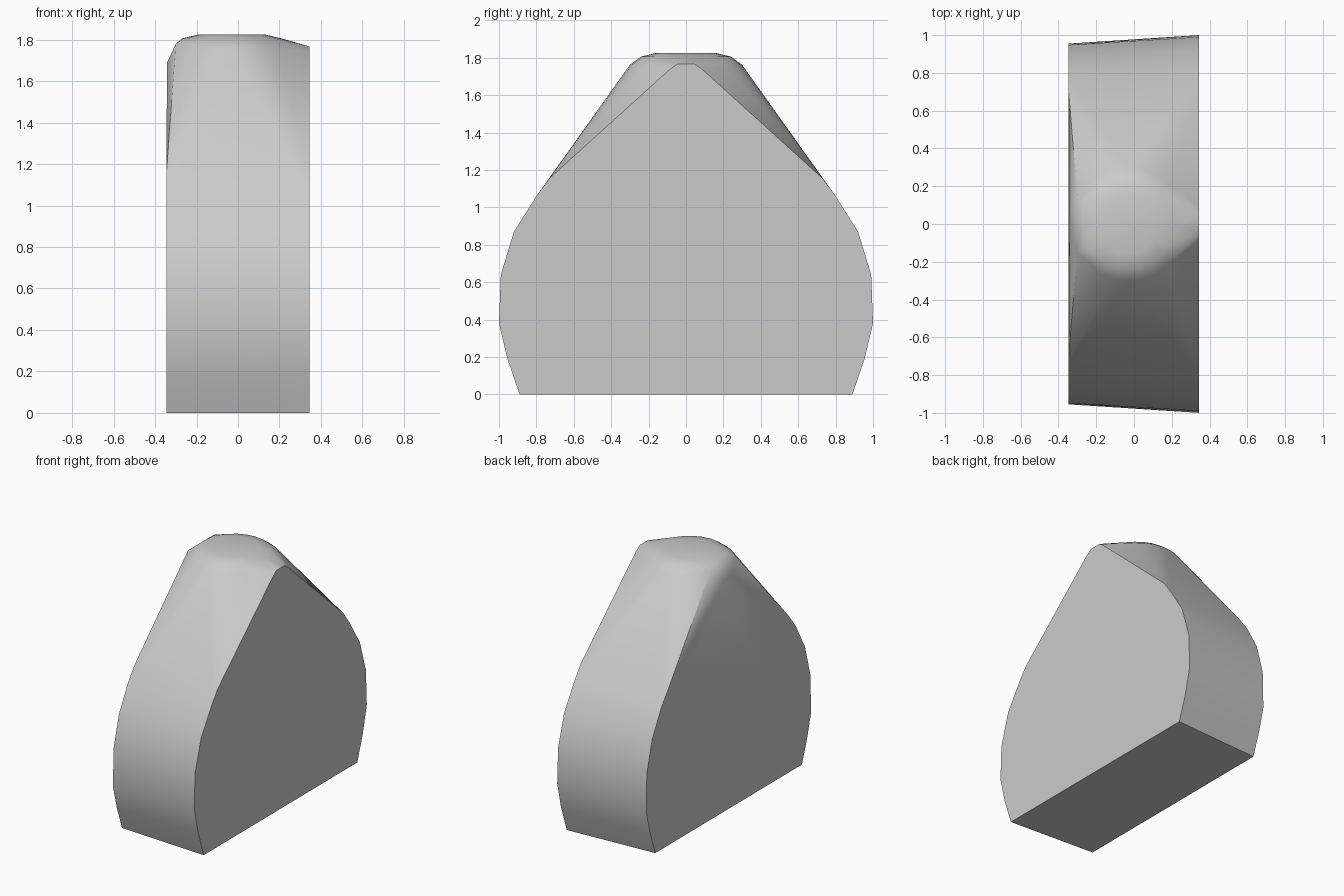
import bpy, bmesh, math

cube = bpy.data.objects.get("Cube")
if cube:
    bpy.data.objects.remove(cube, do_unlink=True)

mat = bpy.data.materials.new("plain_grey")
mat.use_nodes = True
GREY = (0.6, 0.6, 0.6, 1)
mat.diffuse_color = GREY
mat.node_tree.nodes["Principled BSDF"].inputs["Base Color"].default_value = GREY

# Half outline of each broad side, as (y, z) from base to tip
large_side = [(0.89, 0), (0.955, 0.19), (1.0, 0.38), (0.99, 0.64), (0.92, 0.87),
              (0.80, 1.06), (0.73, 1.155), (0.09, 1.735), (0.045, 1.767)]
small_side = [(0.85, 0), (0.91, 0.17), (0.955, 0.34), (0.948, 0.62), (0.885, 0.85),
              (0.78, 1.04), (0.70, 1.145), (0.05, 1.69)]

bm = bmesh.new()
for x, side in ((0.345, large_side), (-0.346, small_side)):
    for y, z in side:
        for s in (-1, 1):
            lean = 0.004 if x < 0 and z > 1.6 else 0
            bm.verts.new((x + lean, s * y, z))

# Rounded crown, trimmed on the small side
for radius, z in ((0.16, 1.825), (0.24, 1.806), (0.30, 1.762)):
    for i in range(24):
        a = math.tau * i / 24
        x = -0.03 + radius * math.cos(a)
        if x > -0.31:
            bm.verts.new((x, radius * math.sin(a), z))
for y in (-0.15, 0.15):
    bm.verts.new((-0.30, y, 1.78))

# Wrap the outlines and crown in one skin
hull = bmesh.ops.convex_hull(bm, input=bm.verts[:])
inside = [v for v in hull["geom_interior"] if isinstance(v, bmesh.types.BMVert)]
bmesh.ops.delete(bm, geom=inside, context="VERTS")
bmesh.ops.dissolve_limit(bm, angle_limit=math.radians(0.8), verts=bm.verts[:], edges=bm.edges[:])
bmesh.ops.recalc_face_normals(bm, faces=bm.faces[:])

mesh = bpy.data.meshes.new("tapered_block")
bm.to_mesh(mesh)
bm.free()
mesh.materials.append(mat)
block = bpy.data.objects.new("tapered_block", mesh)
bpy.context.collection.objects.link(block)
bpy.ops.object.select_all(action="DESELECT")
block.select_set(True)
bpy.context.view_layer.objects.active = block
bpy.ops.object.shade_smooth_by_angle(angle=math.radians(30))
